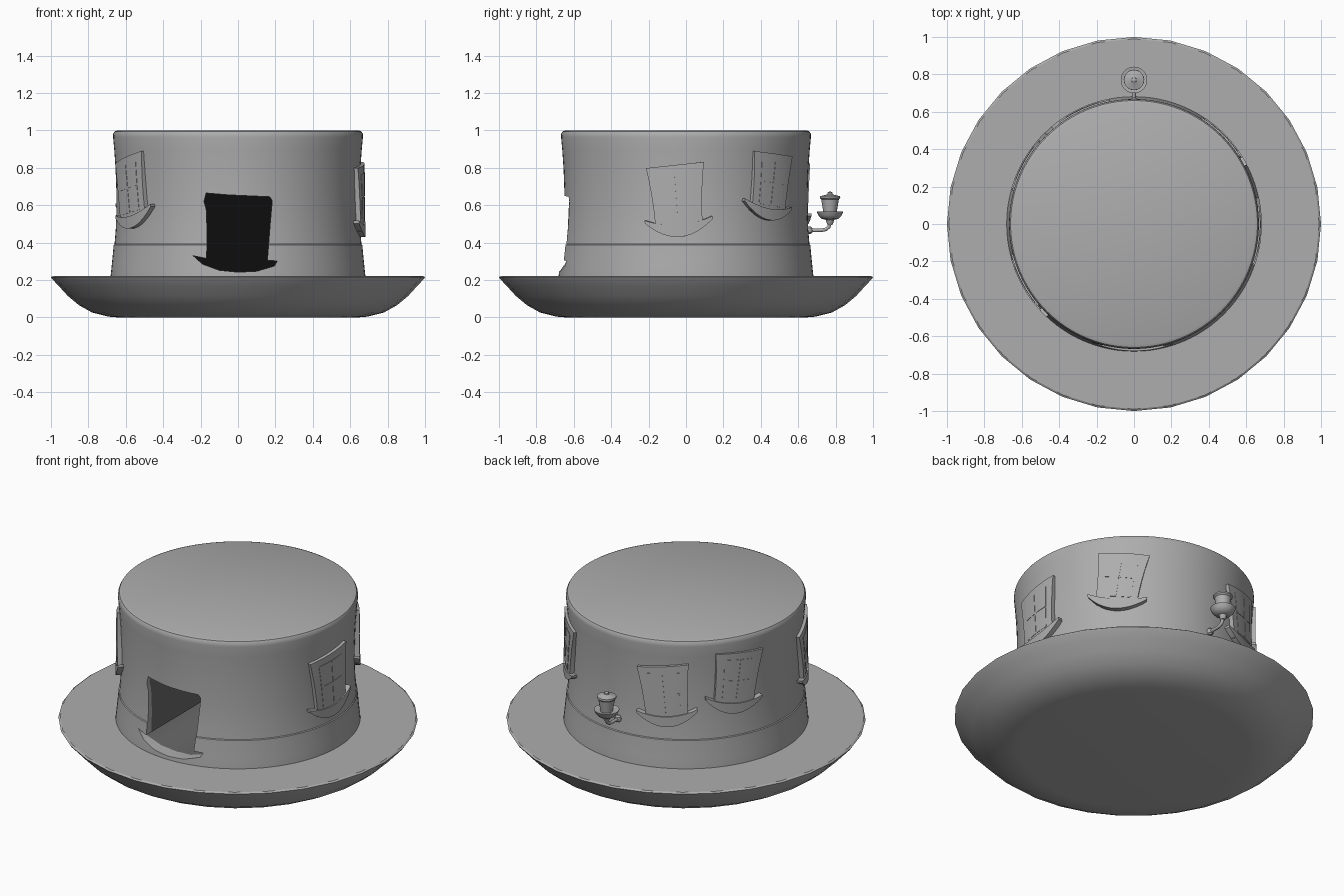
import bpy, bmesh, math
from mathutils import Vector

if "Cube" in bpy.data.objects:
    bpy.data.objects.remove(bpy.data.objects["Cube"])


def material(name, value):
    m = bpy.data.materials.new(name)
    m.diffuse_color = (value, value, value, 1)
    m.use_nodes = True
    m.node_tree.nodes["Principled BSDF"].inputs["Base Color"].default_value = m.diffuse_color
    return m


GREY = material("felt grey", 0.42)
DARK = material("dark grey", 0.14)
BLACK = material("black", 0.004)


def finish(name, bm, mats=(GREY,), angle=35):
    bmesh.ops.remove_doubles(bm, verts=bm.verts, dist=1e-5)
    bmesh.ops.recalc_face_normals(bm, faces=bm.faces)
    me = bpy.data.meshes.new(name)
    bm.to_mesh(me)
    bm.free()
    ob = bpy.data.objects.new(name, me)
    bpy.context.collection.objects.link(ob)
    for m in mats:
        me.materials.append(m)
    smooth(ob, angle)
    return ob


def select(ob):
    bpy.ops.object.select_all(action='DESELECT')
    ob.select_set(True)
    bpy.context.view_layer.objects.active = ob


def smooth(ob, angle=35):
    select(ob)
    bpy.ops.object.shade_smooth_by_angle(angle=math.radians(angle))


def lathe(name, profile, segs, y=0.0, mats=(GREY,)):
    """Closed turned solid; profile runs bottom to top as (radius, z)."""
    bm = bmesh.new()
    rings = []
    for r, z in profile:
        rings.append([bm.verts.new((r * math.cos(a), y + r * math.sin(a), z))
                      for a in (2 * math.pi * i / segs for i in range(segs))])
    for a, b in zip(rings, rings[1:]):
        for i in range(segs):
            j = (i + 1) % segs
            bm.faces.new((a[i], a[j], b[j], b[i]))
    bm.faces.new(rings[0][::-1])
    bm.faces.new(rings[-1])
    return finish(name, bm, mats)


def patch(bm, shape, place, r0, r1, nu=8, nv=6):
    """Solid plate wrapped round the crown; shape maps (s, t) to (u, v)."""
    lay = []
    for r in (r0, r1):
        lay.append([[bm.verts.new(place(*shape(i / nu, j / nv), r))
                     for j in range(nv + 1)] for i in range(nu + 1)])
    for g in lay:
        for i in range(nu):
            for j in range(nv):
                bm.faces.new((g[i][j], g[i + 1][j], g[i + 1][j + 1], g[i][j + 1]))
    edge = ([(i, 0) for i in range(nu)] + [(nu, j) for j in range(nv)] +
            [(i, nv) for i in range(nu, 0, -1)] + [(0, j) for j in range(nv, 0, -1)])
    for (a, b), (c, d) in zip(edge, edge[1:] + edge[:1]):
        bm.faces.new((lay[0][a][b], lay[0][c][d], lay[1][c][d], lay[1][a][b]))


# Brim: shallow dish with a flat top
lathe("brim", [(0.64, 0), (0.69, 0.004), (0.78, 0.026), (0.85, 0.065), (0.91, 0.115),
               (0.96, 0.17), (0.995, 0.207), (1.0, 0.215), (0.99, 0.222), (0.60, 0.222)], 32)

# Crown with a slightly raised band round its foot
crown = lathe("crown", [(0.682, 0.20), (0.681, 0.222), (0.675, 0.28), (0.669, 0.34),
                        (0.665, 0.388), (0.660, 0.392), (0.653, 0.48), (0.650, 0.58),
                        (0.651, 0.70), (0.655, 0.80), (0.662, 0.90), (0.668, 0.965),
                        (0.667, 0.982), (0.660, 0.994), (0.645, 1.0)], 96,
              mats=(GREY, DARK, BLACK))

# Hat-shaped doorway cut into the front of the crown
door = [(-0.17, 0.665), (-0.05, 0.655), (0.17, 0.645), (0.183, 0.625), (0.172, 0.5),
        (0.157, 0.305), (0.21, 0.302), (0.195, 0.275), (0.10, 0.247), (0.0, 0.242),
        (-0.10, 0.252), (-0.19, 0.285), (-0.24, 0.33), (-0.168, 0.315),
        (-0.165, 0.45), (-0.17, 0.58), (-0.182, 0.62)]
bm = bmesh.new()
rings = [[bm.verts.new((x, y, z)) for x, z in door] for y in (-0.8, -0.6, 0.0)]
n = len(door)
for k in range(2):
    for i in range(n):
        j = (i + 1) % n
        f = bm.faces.new((rings[k][i], rings[k][j], rings[k + 1][j], rings[k + 1][i]))
        f.material_index = k
bm.faces.new(rings[0])
bm.faces.new(rings[2]).material_index = 2
cutter = finish("doorway_cutter", bm, (GREY, DARK, BLACK))
cutter.hide_render = True
mod = crown.modifiers.new("doorway", 'BOOLEAN')
mod.operation = 'DIFFERENCE'
mod.solver = 'EXACT'
mod.object = cutter
select(crown)
bpy.ops.object.modifier_apply(modifier=mod.name)
bpy.data.objects.remove(cutter)
smooth(crown)


# Hat-shaped windows
def half_width(v):
    return 0.125 + 0.03 * ((v + 0.16) / 0.35) ** 2


def body(s, t):
    v = -0.15 + 0.34 * t
    return (2 * s - 1) * half_width(v), v + 0.006 * (2 * s - 1)


def curl(s, t):
    c = 2 * s - 1
    low, high = -0.195 + 0.085 * c * c, -0.13 + 0.035 * c * c
    return 0.18 * c, low + (high - low) * t


def pane(side, row):
    def shape(s, t):
        v = (-0.11, 0.022)[row] + 0.125 * t
        return side * (0.004 + s * (half_width(v) * 0.66 - 0.004)), v
    return shape


def window(azimuth, height, tilt, scale):
    ct, st = math.cos(math.radians(tilt)), math.sin(math.radians(tilt))

    def place(u, v, r):
        u, v = u * scale, v * scale
        a = math.radians(azimuth) + (u * ct - v * st) / 0.665
        return r * math.cos(a), r * math.sin(a), height + u * st + v * ct

    bm = bmesh.new()
    patch(bm, body, place, 0.63, 0.676)
    finish("window_frame", bm)
    bm = bmesh.new()
    patch(bm, curl, place, 0.63, 0.683, 12, 2)
    finish("window_sill", bm)
    bm = bmesh.new()
    for side in (-1, 1):
        for row in (0, 1):
            patch(bm, pane(side, row), place, 0.674, 0.678, 3, 3)
    finish("window_panes", bm)


for spec in ((-4, 0.625, 4, 1.0), (43, 0.70, -8, 0.93), (115, 0.66, 5, 0.95),
             (150, 0.72, -7, 0.95), (210, 0.67, 10, 1.0)):
    window(*spec)

# Lamp: turned lantern sitting in a small upturned dish
LY = 0.77
lathe("lamp_dish", [(0.012, 0.495), (0.018, 0.505), (0.022, 0.522), (0.045, 0.527),
                    (0.062, 0.545), (0.071, 0.566), (0.066, 0.566), (0.03, 0.555)], 24, LY)
lathe("lantern", [(0.034, 0.55), (0.036, 0.565), (0.047, 0.63), (0.055, 0.638),
                  (0.054, 0.648), (0.022, 0.656), (0.014, 0.66), (0.013, 0.668),
                  (0.004, 0.673)], 20, LY)

# Bent arm carrying the lamp, with a wall knob
bm = bmesh.new()
path = [(0.63, 0.466), (0.725, 0.466), (0.748, 0.471), (0.764, 0.484), (0.77, 0.51)]
loops = []
for k, (y, z) in enumerate(path):
    a, b = path[max(k - 1, 0)], path[min(k + 1, len(path) - 1)]
    d = Vector((0, b[0] - a[0], b[1] - a[1])).normalized()
    side, up = Vector((1, 0, 0)), d.cross(Vector((1, 0, 0)))
    loops.append([bm.verts.new(Vector((0, y, z)) + 0.010 * (side * math.cos(q) + up * math.sin(q)))
                  for q in (math.pi * i / 5 for i in range(10))])
for a, b in zip(loops, loops[1:]):
    for i in range(10):
        bm.faces.new((a[i], a[(i + 1) % 10], b[(i + 1) % 10], b[i]))
bm.faces.new(loops[0])
bm.faces.new(loops[-1])
finish("lamp_arm", bm, angle=60)
lathe("lamp_wall_knob", [(0.008, 0.446), (0.017, 0.453), (0.02, 0.466), (0.017, 0.479),
                         (0.008, 0.486)], 12, 0.658)
